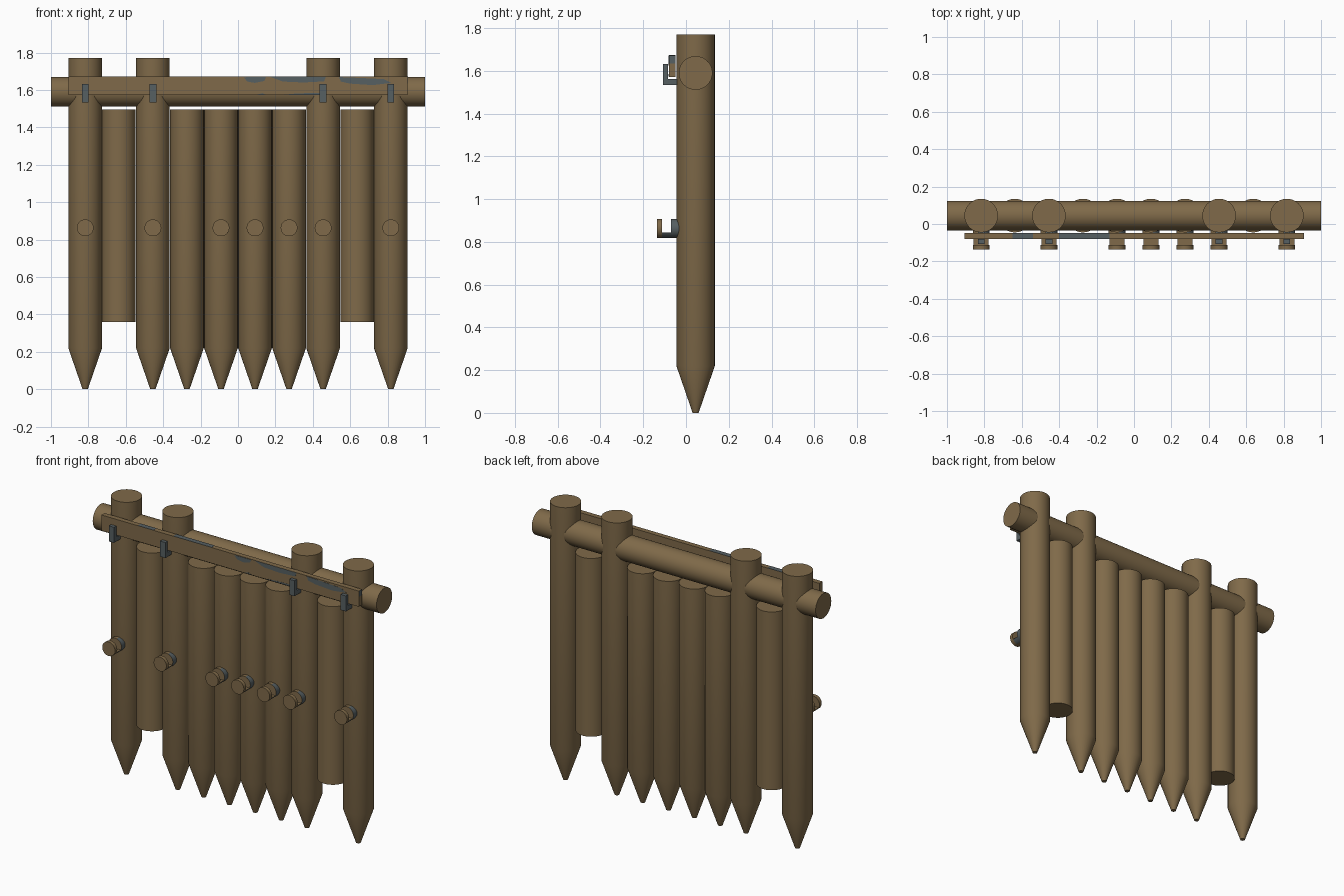
import bpy, bmesh, math
from mathutils import Matrix, Vector

if "Cube" in bpy.data.objects:
    bpy.data.objects.remove(bpy.data.objects["Cube"])


def material(name, rgb):
    m = bpy.data.materials.new(name)
    m.diffuse_color = (*rgb, 1)
    m.use_nodes = True
    m.node_tree.nodes["Principled BSDF"].inputs["Base Color"].default_value = m.diffuse_color
    return m


WOOD = material("brown_wood", (0.214, 0.144, 0.067))
GREY = material("grey_metal", (0.094, 0.115, 0.122))
CY = 0.045          # depth position of the log row


def finish(name, bm, mats, smooth=True):
    bmesh.ops.recalc_face_normals(bm, faces=bm.faces)
    me = bpy.data.meshes.new(name)
    bm.to_mesh(me)
    bm.free()
    ob = bpy.data.objects.new(name, me)
    bpy.context.collection.objects.link(ob)
    for m in mats:
        me.materials.append(m)
    if smooth:
        bpy.ops.object.select_all(action='DESELECT')
        ob.select_set(True)
        bpy.context.view_layer.objects.active = ob
        bpy.ops.object.shade_smooth_by_angle(angle=math.radians(20))
    return ob


def lathe(bm, profile, n=32):
    """Closed turned solid from (radius, height) rings."""
    rings = [[bm.verts.new((r * math.cos(2 * math.pi * i / n),
                            r * math.sin(2 * math.pi * i / n), z))
              for i in range(n)] for r, z in profile]
    for a, b in zip(rings, rings[1:]):
        for i in range(n):
            j = (i + 1) % n
            bm.faces.new((a[i], a[j], b[j], b[i]))
    bm.faces.new(rings[0][::-1])
    bm.faces.new(rings[-1])
    return [v for r in rings for v in r]


def prism(bm, pts, vec):
    """Extrude a flat outline along a vector."""
    f = bm.faces.new([bm.verts.new(p) for p in pts])
    res = bmesh.ops.extrude_face_region(bm, geom=[f], use_keep_orig=True)
    vs = [g for g in res['geom'] if isinstance(g, bmesh.types.BMVert)]
    bmesh.ops.translate(bm, verts=vs, vec=vec)


def log(name, x, profile):
    bm = bmesh.new()
    lathe(bm, profile)
    bm.transform(Matrix.Translation((x, CY, 0)))
    finish(name, bm, [WOOD])


def box(name, lo, hi, mat):
    bm = bmesh.new()
    prism(bm, [(lo[0], lo[1], lo[2]), (hi[0], lo[1], lo[2]),
               (hi[0], hi[1], lo[2]), (lo[0], hi[1], lo[2])],
          (0, 0, hi[2] - lo[2]))
    finish(name, bm, [mat], False)


# Logs: tall pointed posts, short pointed stakes, blunt raised logs
TIP = [(0.014, 0.0), (0.09, 0.22)]
TALL = (-0.817, -0.455, 0.455, 0.817)
for x in TALL:
    log("tall_post", x, TIP + [(0.09, 1.77)])
for x in (-0.273, -0.091, 0.091, 0.273):
    log("short_stake", x, TIP + [(0.09, 1.495)])
for x in (-0.637, 0.637):
    log("raised_log", x, [(0.09, 0.36), (0.09, 1.495)])

# Round top rail
bm = bmesh.new()
lathe(bm, [(0.079, -1), (0.079, 1)])
bm.transform(Matrix.Translation((0, CY, 1.59)) @ Matrix.Rotation(math.pi / 2, 4, 'Y'))
finish("top_rail", bm, [WOOD])

# Flat plank resting in hooks
box("plank", (-0.907, -0.08, 1.572), (0.907, -0.048, 1.672), WOOD)

# J-shaped plank hooks
for x in TALL:
    bm = bmesh.new()
    outline = [(-0.03, 1.533), (-0.107, 1.533), (-0.107, 1.632),
               (-0.084, 1.632), (-0.084, 1.562), (-0.03, 1.562)]
    prism(bm, [(x - 0.018, y, z) for y, z in outline], (0.036, 0, 0))
    finish("plank_hook", bm, [GREY], False)

# Worn grey patches on the plank front
PATCHES = [
    [(0.03, 1.668), (0.15, 1.669), (0.14, 1.648), (0.09, 1.638), (0.05, 1.645)],
    [(0.17, 1.671), (0.47, 1.671), (0.46, 1.646), (0.35, 1.64), (0.24, 1.645)],
    [(0.54, 1.669), (0.64, 1.665), (0.78, 1.658), (0.82, 1.638),
     (0.72, 1.626), (0.60, 1.634), (0.55, 1.645)],
    [(0.10, 1.574), (0.15, 1.574), (0.13, 1.583)],
    [(0.24, 1.574), (0.46, 1.574), (0.44, 1.584), (0.32, 1.582)],
]
for p in PATCHES:
    bm = bmesh.new()
    prism(bm, [(x, -0.079, z) for x, z in p], (0, -0.002, 0))
    finish("plank_wear", bm, [GREY], False)

# Worn grey patches on the plank top and end
for a, b in ((-0.65, -0.54), (-0.40, -0.13)):
    box("plank_top_wear", (a, -0.08, 1.671), (b, -0.048, 1.673), GREY)
box("plank_end_wear", (0.906, -0.08, 1.635), (0.908, -0.048, 1.672), GREY)

# Notched pegs: base, lower bridge and round head
R, PZ, CUT = 0.045, 0.863, -0.02
for x in TALL + (-0.091, 0.091, 0.273):
    bm = bmesh.new()
    to_front = Matrix.Translation((x, 0, PZ)) @ Matrix.Rotation(math.pi / 2, 4, 'X')
    for y0, y1 in ((0.0, 0.07), (0.112, 0.135)):
        vs = lathe(bm, [(R, y0), (R, y1)], 24)
        bmesh.ops.transform(bm, matrix=to_front, verts=vs)
    a0 = math.pi + math.asin(-CUT / R)
    a1 = 2 * math.pi - math.asin(-CUT / R)
    arc = [a0 + (a1 - a0) * i / 10 for i in range(11)]
    prism(bm, [(x + R * math.cos(a), -0.07, PZ + R * math.sin(a)) for a in arc],
          (0, -0.042, 0))
    bmesh.ops.recalc_face_normals(bm, faces=bm.faces)
    for f in bm.faces:          # grey on the right side behind the head
        if f.normal.x > 0.3 and f.calc_center_median().y > -0.112:
            f.material_index = 1
    finish("peg", bm, [WOOD, GREY])
